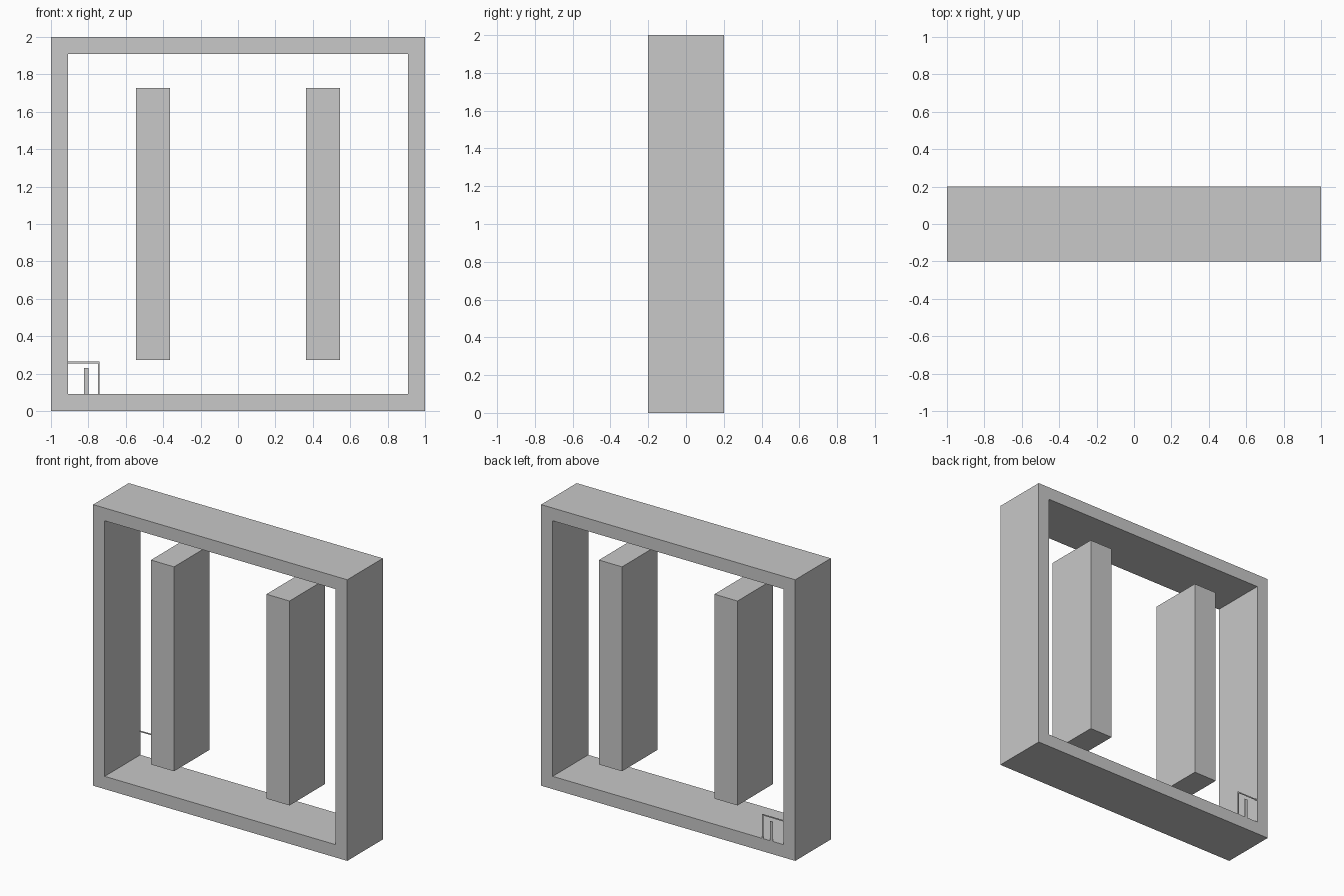
import bpy
import bmesh
from mathutils import Matrix

if "Cube" in bpy.data.objects:
    bpy.data.objects.remove(bpy.data.objects["Cube"], do_unlink=True)

UNIT = 1 / 11      # thickness of the frame boards
DEPTH = 0.4
BACK = DEPTH / 2
STRIP = 0.009      # width of the small trim strips

# One plain grey for everything
grey = bpy.data.materials.new("plain grey")
grey.use_nodes = True
colour = (0.58, 0.58, 0.58, 1)
grey.diffuse_color = colour
grey.node_tree.nodes["Principled BSDF"].inputs["Base Color"].default_value = colour


def add_object(name, bm):
    bmesh.ops.recalc_face_normals(bm, faces=bm.faces)
    mesh = bpy.data.meshes.new(name)
    bm.to_mesh(mesh)
    bm.free()
    mesh.materials.append(grey)
    obj = bpy.data.objects.new(name, mesh)
    bpy.context.collection.objects.link(obj)


def box(name, x, y, z):
    """Box from (min, max) ranges on each axis."""
    bm = bmesh.new()
    size = [b - a for a, b in (x, y, z)]
    centre = [(a + b) / 2 for a, b in (x, y, z)]
    bmesh.ops.create_cube(bm, size=1, matrix=Matrix.Translation(centre) @ Matrix.Diagonal((*size, 1)))
    add_object(name, bm)


# Square outer frame: outer and inner squares bridged into a ring, then extruded
bm = bmesh.new()
loops = []
for inset in (0, UNIT):
    low, high = -1 + inset, 1 - inset
    square = [(low, low), (high, low), (high, high), (low, high)]
    loops.append([bm.verts.new((x, -BACK, z + 1)) for x, z in square])
outer, inner = loops
for i in range(4):
    j = (i + 1) % 4
    bm.faces.new((outer[i], outer[j], inner[j], inner[i]))
ring = bmesh.ops.extrude_face_region(bm, geom=bm.faces[:], use_keep_orig=True)
moved = [v for v in ring["geom"] if isinstance(v, bmesh.types.BMVert)]
bmesh.ops.translate(bm, verts=moved, vec=(0, DEPTH, 0))
add_object("outer_frame", bm)

# Two floating upright bars
for name, side in (("left_bar", 1), ("right_bar", -1)):
    x = sorted((side * 4 * UNIT, side * 6 * UNIT))
    box(name, x, (-BACK, BACK), (3 * UNIT, 19 * UNIT))

# Small corner doorway flush with the back: lintel, jamb and inner post
thin_y = (BACK - 0.003, BACK)
lintel_top = 0.264
jamb_side = -0.74
box("doorway_lintel", (-1 + UNIT, jamb_side), thin_y, (lintel_top - STRIP, lintel_top))
box("doorway_jamb", (jamb_side - STRIP, jamb_side), thin_y, (UNIT, lintel_top - STRIP))
box("doorway_post", (-0.823, -0.8), thin_y, (UNIT, 0.23))
